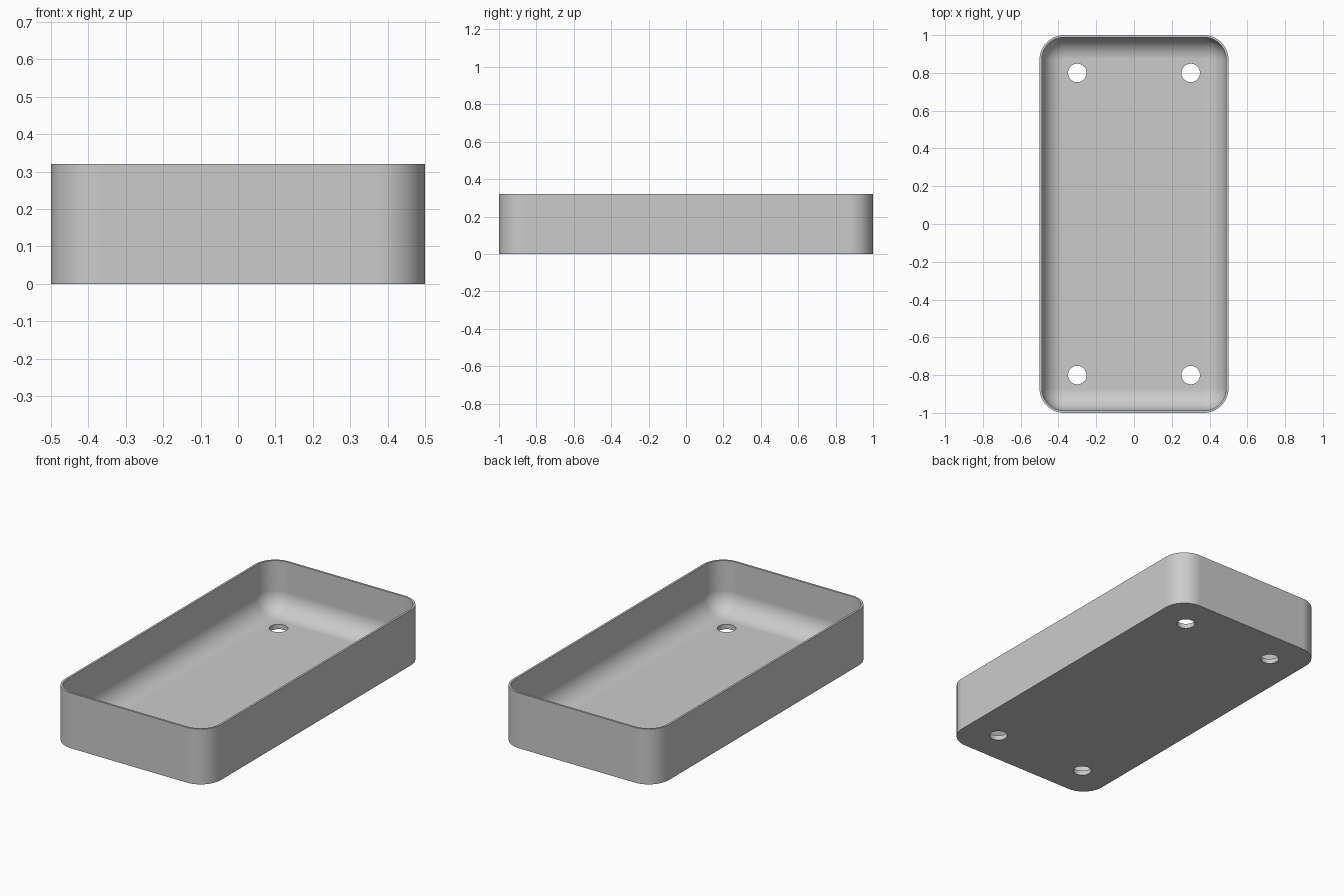
import bpy
import bmesh
from math import cos, sin, pi, radians

cube = bpy.data.objects.get("Cube")
if cube:
    bpy.data.objects.remove(cube, do_unlink=True)

HALF_X, HALF_Y, HEIGHT = 0.5, 1.0, 0.32
CORNER, WALL, FLOOR, FILLET = 0.13, 0.012, 0.028, 0.116
HOLE_X, HOLE_Y, HOLE_R = 0.3, 0.8, 0.049
STEPS = 16

grey = bpy.data.materials.new("plain grey")
grey.use_nodes = True
colour = (0.6, 0.6, 0.6, 1)
grey.diffuse_color = colour
grey.node_tree.nodes["Principled BSDF"].inputs["Base Color"].default_value = colour


def ring(bm, inset, z):
    """Rounded rectangle of vertices, moved inwards by inset."""
    r = CORNER - inset
    verts = []
    for i, (sx, sy) in enumerate([(1, 1), (-1, 1), (-1, -1), (1, -1)]):
        for k in range(STEPS + 1):
            a = (i + k / STEPS) * pi / 2
            verts.append(bm.verts.new((sx * (HALF_X - CORNER) + r * cos(a),
                                       sy * (HALF_Y - CORNER) + r * sin(a), z)))
    return verts


# Tray shell: outer wall, rim, inner wall, then the fillet down to the floor
profile = [(0, 0), (0, HEIGHT), (WALL, HEIGHT)]
for k in range(STEPS + 1):
    a = k / STEPS * pi / 2
    profile.append((WALL + FILLET * (1 - cos(a)), FLOOR + FILLET * (1 - sin(a))))

bm = bmesh.new()
rings = [ring(bm, inset, z) for inset, z in profile]
for low, high in zip(rings, rings[1:]):
    n = len(low)
    for i in range(n):
        j = (i + 1) % n
        bm.faces.new((low[i], low[j], high[j], high[i]))
bm.faces.new(rings[0][::-1])
bm.faces.new(rings[-1])
bmesh.ops.recalc_face_normals(bm, faces=bm.faces)
mesh = bpy.data.meshes.new("tray")
bm.to_mesh(mesh)
bm.free()
mesh.materials.append(grey)
tray = bpy.data.objects.new("tray", mesh)
bpy.context.collection.objects.link(tray)

# Four mounting holes through the floor
bm = bmesh.new()
for sx in (-1, 1):
    for sy in (-1, 1):
        made = bmesh.ops.create_cone(bm, cap_ends=True, segments=48, radius1=HOLE_R,
                                     radius2=HOLE_R, depth=0.2)
        bmesh.ops.translate(bm, verts=made["verts"], vec=(sx * HOLE_X, sy * HOLE_Y, 0))
cut_mesh = bpy.data.meshes.new("hole_cutter")
bm.to_mesh(cut_mesh)
bm.free()
cut_mesh.materials.append(grey)
cutter = bpy.data.objects.new("hole_cutter", cut_mesh)
bpy.context.collection.objects.link(cutter)
cutter.hide_render = True

bpy.ops.object.select_all(action="DESELECT")
tray.select_set(True)
bpy.context.view_layer.objects.active = tray
holes = tray.modifiers.new("holes", "BOOLEAN")
holes.operation = "DIFFERENCE"
holes.solver = "EXACT"
holes.object = cutter
bpy.ops.object.modifier_apply(modifier=holes.name)
bpy.data.objects.remove(cutter, do_unlink=True)

# Smooth curves with crisp rims
bpy.ops.object.shade_smooth_by_angle(angle=radians(30))
weighted = tray.modifiers.new("weighted normals", "WEIGHTED_NORMAL")
weighted.keep_sharp = True
